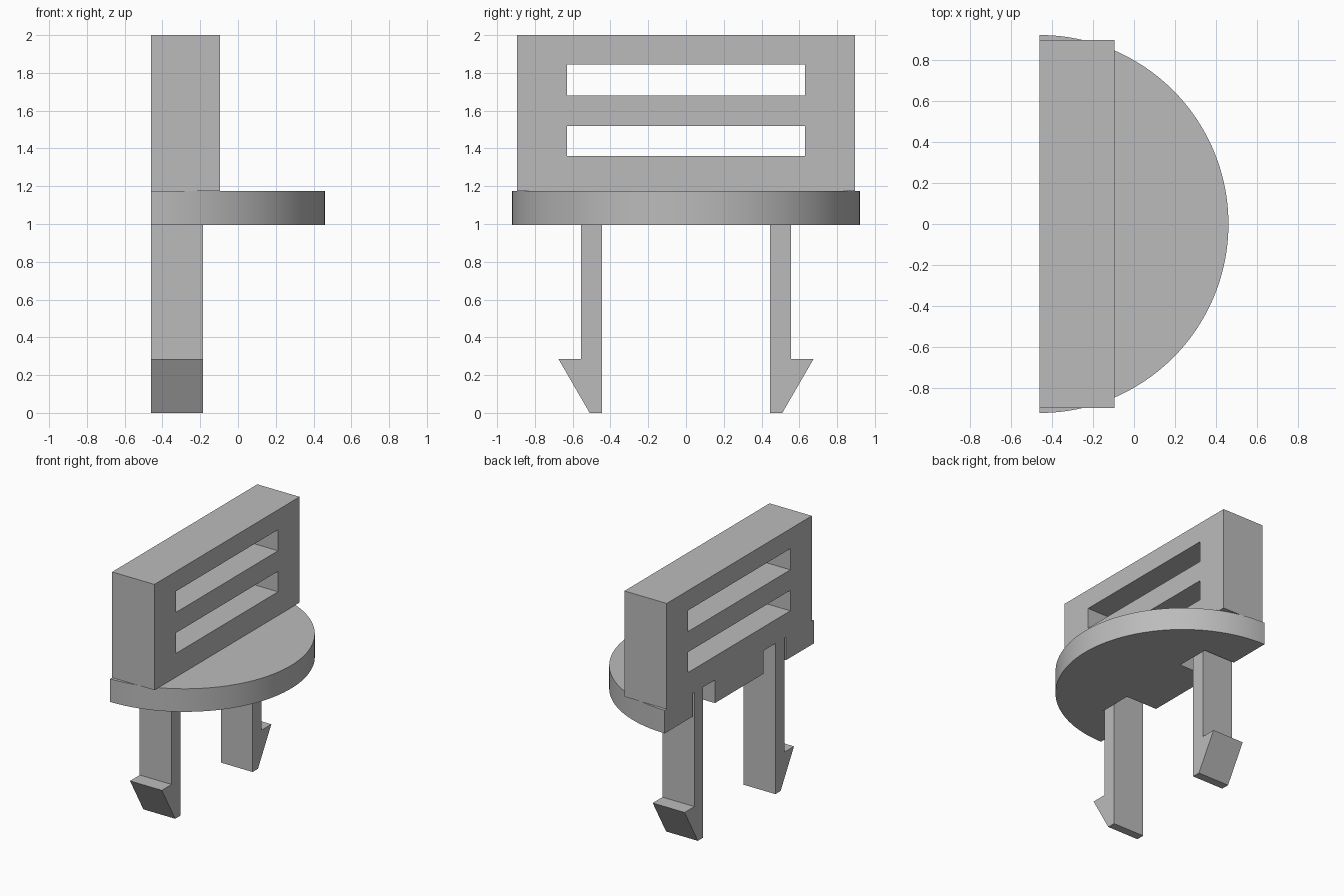
import bpy
import bmesh
import math
from mathutils import Vector

cube = bpy.data.objects.get("Cube")
if cube:
    bpy.data.objects.remove(cube, do_unlink=True)

grey = bpy.data.materials.new("plain grey")
grey.use_nodes = True
COLOUR = (0.5, 0.5, 0.5, 1)
grey.diffuse_color = COLOUR
grey.node_tree.nodes["Principled BSDF"].inputs["Base Color"].default_value = COLOUR

BACK = -0.46        # flat face shared by every part
LEG_FRONT = -0.185
PANEL_FRONT = -0.095
DISC_BOTTOM, DISC_TOP = 0.995, 1.175
RADIUS = 0.92


def prism(name, points, offset):
    """Extrude a flat outline of 3D points along an offset."""
    bm = bmesh.new()
    face = bm.faces.new([bm.verts.new(p) for p in points])
    result = bmesh.ops.extrude_face_region(bm, geom=[face])
    moved = [v for v in result["geom"] if isinstance(v, bmesh.types.BMVert)]
    bmesh.ops.translate(bm, verts=moved, vec=Vector(offset))
    bmesh.ops.recalc_face_normals(bm, faces=bm.faces)
    mesh = bpy.data.meshes.new(name)
    bm.to_mesh(mesh)
    bm.free()
    mesh.materials.append(grey)
    obj = bpy.data.objects.new(name, mesh)
    bpy.context.collection.objects.link(obj)
    return obj


def side_prism(name, outline, x0, x1):
    """Extrude a (y, z) outline from x0 to x1."""
    return prism(name, [(x0, y, z) for y, z in outline], (x1 - x0, 0, 0))


def rectangle(y0, y1, z0, z1):
    return [(y0, z0), (y1, z0), (y1, z1), (y0, z1)]


# Half disc with a notch around each leg
STEPS = 96
outline = []
for i in range(STEPS + 1):
    a = math.pi * (i / STEPS - 0.5)
    outline.append((BACK + RADIUS * math.cos(a), RADIUS * math.sin(a)))
notch = [(BACK, 0.575), (LEG_FRONT, 0.575), (LEG_FRONT, 0.30), (BACK, 0.30)]
outline += notch + [(x, -y) for x, y in reversed(notch)]
disc = prism("half_disc", [(x, y, DISC_BOTTOM) for x, y in outline],
             (0, 0, DISC_TOP - DISC_BOTTOM))
bpy.context.view_layer.objects.active = disc
disc.select_set(True)
bpy.ops.object.shade_smooth_by_angle(angle=math.radians(30))
disc.select_set(False)

# Upright panel with two long openings
panel = side_prism("upright_panel", rectangle(-0.895, 0.895, DISC_TOP, 2.0),
                   BACK, PANEL_FRONT)
cutters = []
for z0, z1 in ((1.36, 1.52), (1.68, 1.845)):
    cutter = side_prism("opening_cutter", rectangle(-0.63, 0.63, z0, z1),
                        BACK - 0.1, PANEL_FRONT + 0.1)
    cutter.hide_render = True
    cutters.append(cutter)
    cut = panel.modifiers.new("opening", 'BOOLEAN')
    cut.operation = 'DIFFERENCE'
    cut.solver = 'EXACT'
    cut.object = cutter
bpy.context.view_layer.update()
cut_mesh = bpy.data.meshes.new_from_object(
    panel.evaluated_get(bpy.context.evaluated_depsgraph_get()))
panel.modifiers.clear()
panel.data = cut_mesh
for cutter in cutters:
    bpy.data.objects.remove(cutter, do_unlink=True)

# Barbed legs, mirrored left and right across the middle
leg = [(0.445, 0), (0.51, 0), (0.675, 0.285), (0.555, 0.285),
       (0.555, DISC_TOP), (0.445, DISC_TOP)]
for name, side in (("clip_leg_back", 1), ("clip_leg_front", -1)):
    side_prism(name, [(side * y, z) for y, z in leg], BACK, LEG_FRONT)
